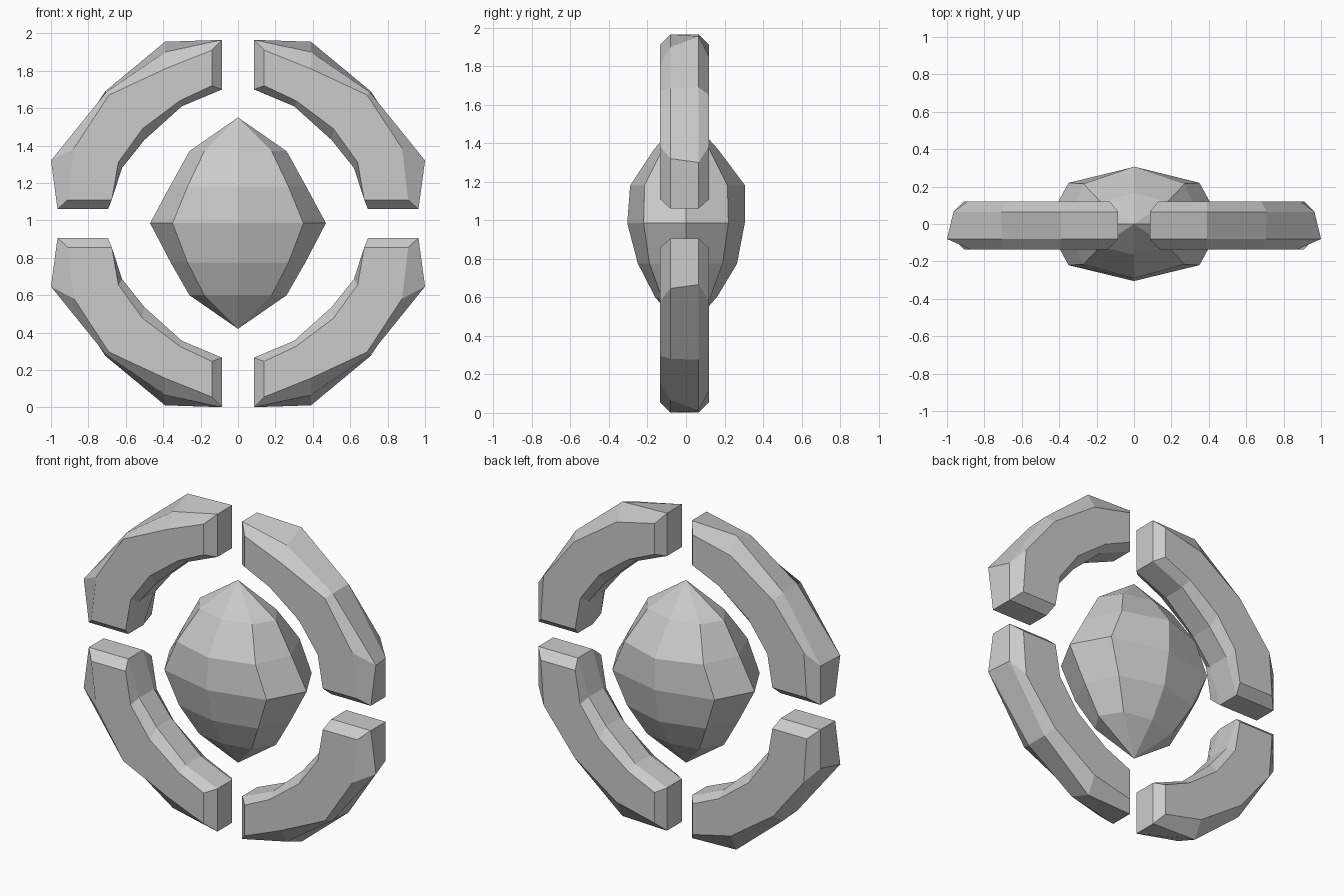
import bpy, bmesh

if "Cube" in bpy.data.objects:
    bpy.data.objects.remove(bpy.data.objects["Cube"])

MID = 0.983  # height of the horizontal mirror plane


def make_object(name, bm):
    bmesh.ops.recalc_face_normals(bm, faces=bm.faces)
    mesh = bpy.data.meshes.new(name)
    bm.to_mesh(mesh)
    bm.free()
    obj = bpy.data.objects.new(name, mesh)
    bpy.context.collection.objects.link(obj)


def bridge(bm, a, b):
    n = len(a)
    for i in range(n):
        j = (i + 1) % n
        bm.faces.new((a[i], a[j], b[j], b[i]))


# Arc outlines (x, z) of the upper right segment: outer curve, then inner curve
front = [(.14, 1.91), (.39, 1.81), (.69, 1.67), (.877, 1.385), (.91, 1.11),
         (.675, 1.11), (.64, 1.31), (.51, 1.49), (.31, 1.64), (.14, 1.72)]
front_rim = [(.085, 1.965), (.39, 1.90), (.705, 1.685), (1.0, 1.32), (.965, 1.06),
             (.695, 1.06), (.62, 1.28), (.5, 1.43), (.3, 1.61), (.085, 1.70)]
back_rim = [(.085, 1.965), (.39, 1.955), (.71, 1.69), (.965, 1.30), (.965, 1.06),
            (.695, 1.06), (.62, 1.28), (.5, 1.43), (.3, 1.61), (.085, 1.70)]
back = [(.13, 1.91), (.39, 1.85), (.68, 1.65), (.89, 1.385), (.91, 1.11),
        (.675, 1.11), (.64, 1.31), (.51, 1.49), (.31, 1.64), (.13, 1.72)]
layers = [(-.135, front), (-.08, front_rim), (.065, back_rim), (.12, back)]


def arc_segment(name, sx, sz):
    bm = bmesh.new()
    loops = [[bm.verts.new((sx * x, y, MID + sz * (z - MID))) for x, z in outline]
             for y, outline in layers]
    for a, b in zip(loops, loops[1:]):
        bridge(bm, a, b)
    bm.faces.new(loops[0])
    bm.faces.new(loops[-1])
    make_object(name, bm)


for sx, side in ((-1, "left"), (1, "right")):
    for sz, level in ((-1, "lower"), (1, "upper")):
        arc_segment(f"ring_segment_{level}_{side}", sx, sz)

# Central gem: rings of (z, side x, diagonal x, diagonal y, front y, back y)
rings = [(.60, .26, .18, .125, -.16, .16),
         (.775, .36, .27, .19, -.25, .265),
         (.985, .47, .35, .22, -.305, .305),
         (1.18, .365, .27, .215, -.29, .307),
         (1.37, .26, .18, .12, -.165, .165)]
bm = bmesh.new()
loops = []
for z, x, dx, dy, fy, by in rings:
    pts = [(x, 0), (dx, dy), (0, by), (-dx, dy), (-x, 0), (-dx, -dy), (0, fy), (dx, -dy)]
    loops.append([bm.verts.new((px, py, z)) for px, py in pts])
for a, b in zip(loops, loops[1:]):
    bridge(bm, a, b)
for tip_z, loop in ((.42, loops[0]), (1.55, loops[-1])):
    tip = bm.verts.new((0, 0, tip_z))
    for i in range(8):
        bm.faces.new((loop[i], loop[(i + 1) % 8], tip))
make_object("center_gem", bm)
